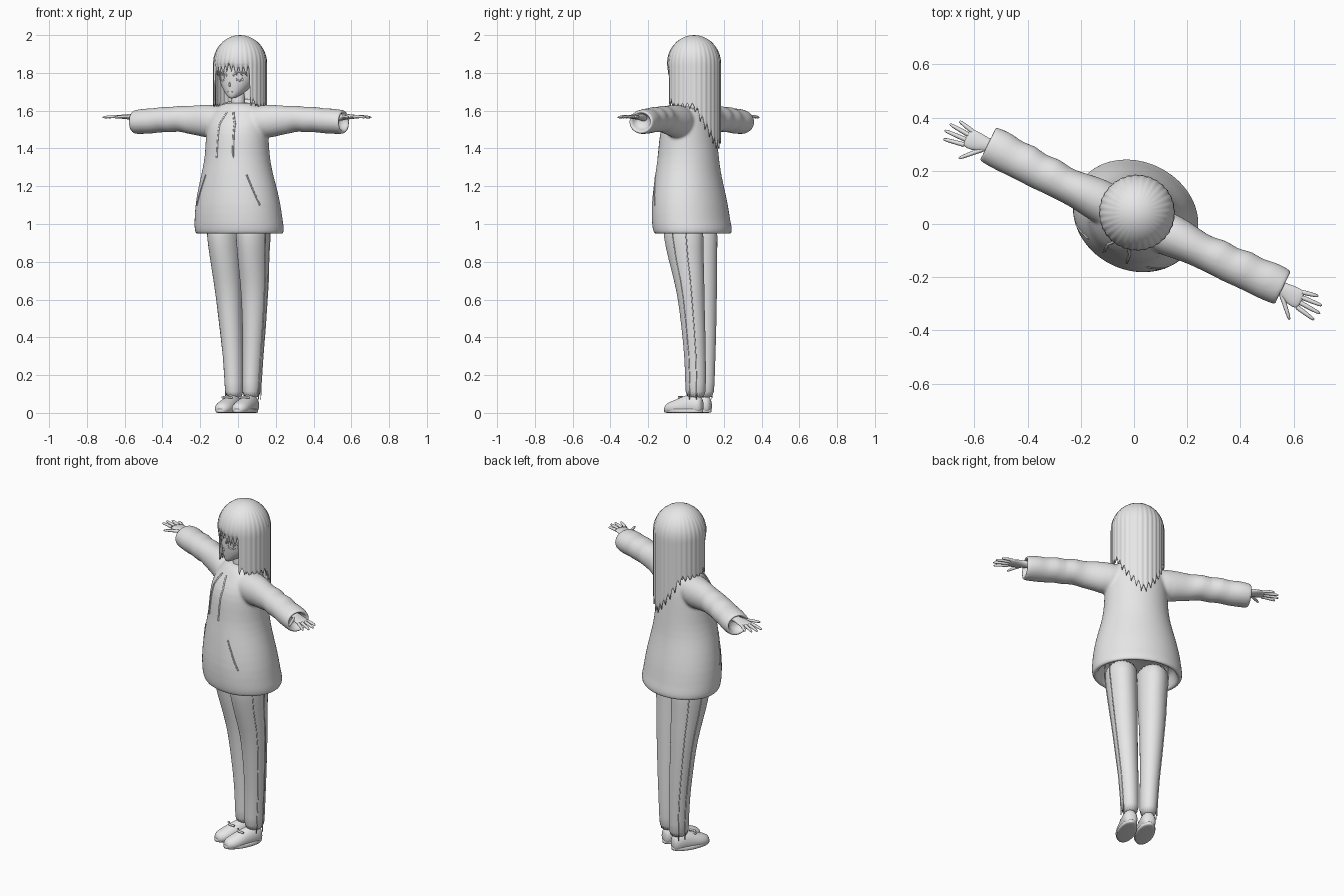
import bpy, bmesh
from math import sin, cos, pi, radians, sqrt
from mathutils import Matrix, Vector
from mathutils.bvhtree import BVHTree

if "Cube" in bpy.data.objects:
    bpy.data.objects.remove(bpy.data.objects["Cube"])

# One plain grey for the whole figure
GREY = (0.8, 0.8, 0.8, 1)
mat = bpy.data.materials.new("plain grey")
mat.use_nodes = True
mat.diffuse_color = GREY
mat.node_tree.nodes["Principled BSDF"].inputs["Base Color"].default_value = GREY

# The figure is modelled facing -y, then turned a little to its right
PLACE = Matrix.Translation((0, 0.02, 0)) @ Matrix.Rotation(radians(-26), 4, 'Z')


def add(name, data):
    ob = bpy.data.objects.new(name, data)
    bpy.context.collection.objects.link(ob)
    data.materials.append(mat)
    ob.matrix_world = PLACE
    return ob


def finish(name, bm, subsurf=0):
    bmesh.ops.recalc_face_normals(bm, faces=bm.faces)
    for f in bm.faces:
        f.smooth = True
    me = bpy.data.meshes.new(name)
    bm.to_mesh(me)
    bm.free()
    ob = add(name, me)
    if subsurf:
        ob.modifiers.new("round", 'SUBSURF').levels = subsurf
        ob.modifiers["round"].render_levels = subsurf
    return ob


def loft(bm, sections, axis, n=24, floor=None):
    """Skin ellipses (x, y, z, first radius, second radius) across an axis."""
    u, v = {'x': (1, 2), 'y': (0, 2), 'z': (0, 1)}[axis]
    rings = []
    for *c, ru, rv in sections:
        ring = []
        for k in range(n):
            p = Vector(c)
            p[u] += ru * cos(2 * pi * k / n)
            p[v] += rv * sin(2 * pi * k / n)
            if floor is not None:
                p.z = max(p.z, floor)
            ring.append(bm.verts.new(p))
        rings.append(ring)
    for a, b in zip(rings, rings[1:]):
        for k in range(n):
            bm.faces.new((a[k], a[(k + 1) % n], b[(k + 1) % n], b[k]))
    bm.faces.new(rings[0])
    bm.faces.new(rings[-1])


def solid(name, sections, axis, n=24, subsurf=1, floor=None):
    bm = bmesh.new()
    loft(bm, sections, axis, n, floor)
    return finish(name, bm, subsurf)


def tube(name, pts, depth, radii=None, cyclic=False):
    cu = bpy.data.curves.new(name, 'CURVE')
    cu.dimensions = '3D'
    cu.bevel_depth = depth
    cu.bevel_resolution = 3
    cu.use_fill_caps = True
    sp = cu.splines.new('POLY')
    sp.points.add(len(pts) - 1)
    for i, p in enumerate(pts):
        sp.points[i].co = (*p, 1)
        sp.points[i].radius = radii[i] if radii else 1
    sp.use_cyclic_u = cyclic
    sp.use_smooth = True
    return add(name, cu)


def on_front(ob, keys, steps=8):
    """Project an (x, z) path onto the front of an object."""
    dg = bpy.context.evaluated_depsgraph_get()
    tree = BVHTree.FromObject(ob, dg)
    pts = []
    for (x0, z0), (x1, z1) in zip(keys, keys[1:]):
        for i in range(steps + 1):
            t = i / steps
            hit = tree.ray_cast(Vector((x0 + (x1 - x0) * t, -1, z0 + (z1 - z0) * t)), Vector((0, 1, 0)))[0]
            if hit and (not pts or (hit - pts[-1]).length > 1e-4):
                pts.append(hit)
    return pts


# Hoodie: hollow hem, body and both sleeves blended into one skin
bm = bmesh.new()
loft(bm, [(0, .015, 1.06, .19, .15), (0, .02, .96, .21, .17), (0, .02, .945, .225, .18),
          (0, .018, .945, .242, .198), (0, .015, .98, .246, .203), (0, .008, 1.01, .243, .2),
          (0, .0, 1.1, .235, .196), (0, -.006, 1.2, .213, .18), (0, -.01, 1.28, .19, .168),
          (0, -.008, 1.36, .175, .158), (0, -.01, 1.44, .172, .15), (0, -.008, 1.52, .168, .138),
          (0, .005, 1.58, .155, .11), (0, .012, 1.625, .12, .085), (0, .02, 1.645, .07, .07)], 'z', 32)
SLEEVE = [(.06, 0, 1.545, .085, .08), (.16, .005, 1.54, .082, .092), (.24, .005, 1.55, .069, .081),
          (.3, 0, 1.55, .064, .073), (.35, .01, 1.56, .073, .068), (.4, 0, 1.55, .066, .068),
          (.45, .012, 1.555, .075, .068), (.5, .005, 1.545, .068, .066), (.55, .012, 1.545, .076, .068),
          (.6, .012, 1.54, .073, .065), (.622, .012, 1.54, .07, .062), (.622, .012, 1.54, .053, .046),
          (.57, .012, 1.545, .045, .04)]
for s in (1, -1):
    loft(bm, [(s * x, *rest) for x, *rest in SLEEVE], 'x', 24)
hoodie = finish("hoodie", bm, 1)
re = hoodie.modifiers.new("blend", 'REMESH')
re.mode = 'VOXEL'
re.voxel_size = 0.008
re.use_smooth_shade = True
sm = hoodie.modifiers.new("soften", 'SMOOTH')
sm.factor, sm.iterations = 0.5, 6

# Rolled hood around the neck, dipping at the front
hood = []
for k in range(48):
    a = 2 * pi * k / 48
    back = sin(a)
    hood.append((.085 * cos(a), .033 + .105 * back, 1.618 + .02 * back - .02 * max(0, -back) ** 4))
tube("hood_roll", hood, .025, cyclic=True)

# Head and neck
head = solid("head", [(0, -.075, 1.664, .012, .012), (0, -.055, 1.68, .035, .04), (0, -.03, 1.705, .062, .068),
                      (0, -.01, 1.74, .088, .092), (0, .004, 1.79, .106, .106), (0, .015, 1.85, .115, .115),
                      (0, .02, 1.91, .105, .105), (0, .025, 1.96, .065, .065)], 'z')
solid("neck", [(0, .005, 1.55, .045, .045), (0, .0, 1.62, .038, .038), (0, .0, 1.73, .038, .04)], 'z', 16)
solid("nose", [(0, -.1, 1.728, .009, .006), (0, -.105, 1.735, .006, .007), (0, -.1, 1.752, .003, .004)], 'z', 8)
bpy.context.view_layer.update()

# Face details
tube("mouth", on_front(head, [(-.016, 1.699), (0, 1.697), (.016, 1.699)]), .0022)
for s, side in ((1, "left"), (-1, "right")):
    lash = [(s * (.052 + .032 * cos(a)), 1.782 + .022 * sin(a)) for a in (i * pi / 10 for i in range(11))]
    tube(side + "_upper_lash", on_front(head, lash, 2), .0045)
    iris = [(s * .05 + .015 * cos(a), 1.78 + .019 * sin(a)) for a in (i * pi / 10 for i in range(21))]
    tube(side + "_iris_rim", on_front(head, iris, 1), .002)
    tube(side + "_lower_lid", on_front(head, [(s * .036, 1.76), (s * .052, 1.757), (s * .07, 1.763)], 3), .002)

# Long hair: a ridged cap with a fringe, side locks and a pointed back
COLS, CAP, FALL, R = 192, 9, 16, .142


def hair_end(deg, saw):
    if deg > 133:
        return 1.785 + .05 * saw + .02 * (deg > 170)
    if deg > 116:
        return 1.625 + .04 * saw
    if deg > 62:
        return 1.61 + .03 * saw
    return 1.39 + .2 * (deg / 62) ** 1.3 + .05 * saw


bm = bmesh.new()
crown = bm.verts.new((0, .025, 2))
strands = []
for j in range(COLS):
    deg = 360 * j / COLS - 180
    a, saw = radians(deg), abs((j % 6) - 3) / 3
    end = hair_end(abs(deg), saw)
    col = []
    for i in range(1, CAP + FALL + 1):
        if i <= CAP:
            phi = pi / 2 * i / CAP
            r, z = R * sin(phi), 1.85 + .15 * cos(phi)
        else:
            t = (i - CAP) / FALL
            r, z = R, 1.85 + (end - 1.85) * t
            if abs(deg) > 133:
                r -= .008 * t
        r *= 1 + .022 * (.5 - saw) * min(1, i / CAP)
        col.append(bm.verts.new((r * sin(a), .025 + r * cos(a), z)))
    strands.append(col)
for j in range(COLS):
    p, q = strands[j], strands[(j + 1) % COLS]
    bm.faces.new((crown, p[0], q[0]))
    for i in range(len(p) - 1):
        bm.faces.new((p[i], p[i + 1], q[i + 1], q[i]))
hair = finish("hair", bm)
th = hair.modifiers.new("thickness", 'SOLIDIFY')
th.thickness = .008

# Pouch pocket edges, drawstrings
for s, side in ((1, "left"), (-1, "right")):
    tube(side + "_pocket_edge", on_front(hoodie, [(s * .12, 1.26), (s * .145, 1.2), (s * .185, 1.1)]), .004)
    tube(side + "_drawstring", on_front(hoodie, [(s * .02, 1.59), (s * .045, 1.53), (s * .048, 1.35)]), .005)

# Trousers with side seams, shoes and hands
LEG = [(.084, .0, 1.02, .086, .112), (.086, .004, .94, .086, .112), (.081, .016, .82, .08, .098),
       (.078, .035, .7, .074, .082), (.074, .045, .6, .068, .071), (.067, .054, .45, .06, .064),
       (.058, .06, .3, .053, .058), (.052, .06, .15, .048, .056), (.05, .058, .07, .048, .056)]
SHOE = [(.05, .1, .035, .02, .03), (.05, .085, .04, .038, .055), (.05, .04, .042, .043, .062),
        (.05, -.01, .035, .046, .055), (.05, -.06, .027, .05, .042), (.05, -.1, .022, .042, .034),
        (.05, -.122, .018, .02, .02)]
PALM = [(.55, .012, 1.56, .022, .02), (.61, .008, 1.566, .024, .018), (.645, .002, 1.568, .035, .014),
        (.68, 0, 1.568, .039, .012), (.705, 0, 1.568, .035, .008)]
FINGERS = [("index", .696, -.03, .775, -.045), ("middle", .7, -.01, .785, -.014),
           ("ring", .698, .011, .778, .016), ("little", .69, .029, .75, .042), ("thumb", .625, -.015, .692, -.085)]
for s, side in ((1, "left"), (-1, "right")):
    def flip(rows):
        return [(s * x, *rest) for x, *rest in rows]
    solid(side + "_trouser_leg", flip(LEG), 'z')
    for part, deg in (("front", -12), ("back", 28)):
        a = radians(deg)
        tube(f"{side}_{part}_seam", [(s * (x + rx * cos(a)), y + ry * sin(a), z) for x, y, z, rx, ry in LEG], .0025)
    solid(side + "_shoe", flip(SHOE), 'y', 20, 1, .004)
    solid(side + "_sole", [(s * .05, -.012, z, .05, .114) for z in (0, .002, .02, .022)], 'z')
    tube(side + "_laces", [(s * .05 - .03, -.025, .082), (s * .05, -.04, .084), (s * .05 + .03, -.025, .082)], .006)
    solid(side + "_palm", flip(PALM), 'x', 16)
    for nm, x0, y0, x1, y1 in FINGERS:
        pts = [(s * (x0 + (x1 - x0) * t), y0 + (y1 - y0) * t, 1.568 + .004 * t - .008 * t * t)
               for t in (0, .3, .6, .85, .97, 1)]
        tube(f"{side}_{nm}_finger", pts, .0085, (1.05, 1, .9, .75, .5, .2))
